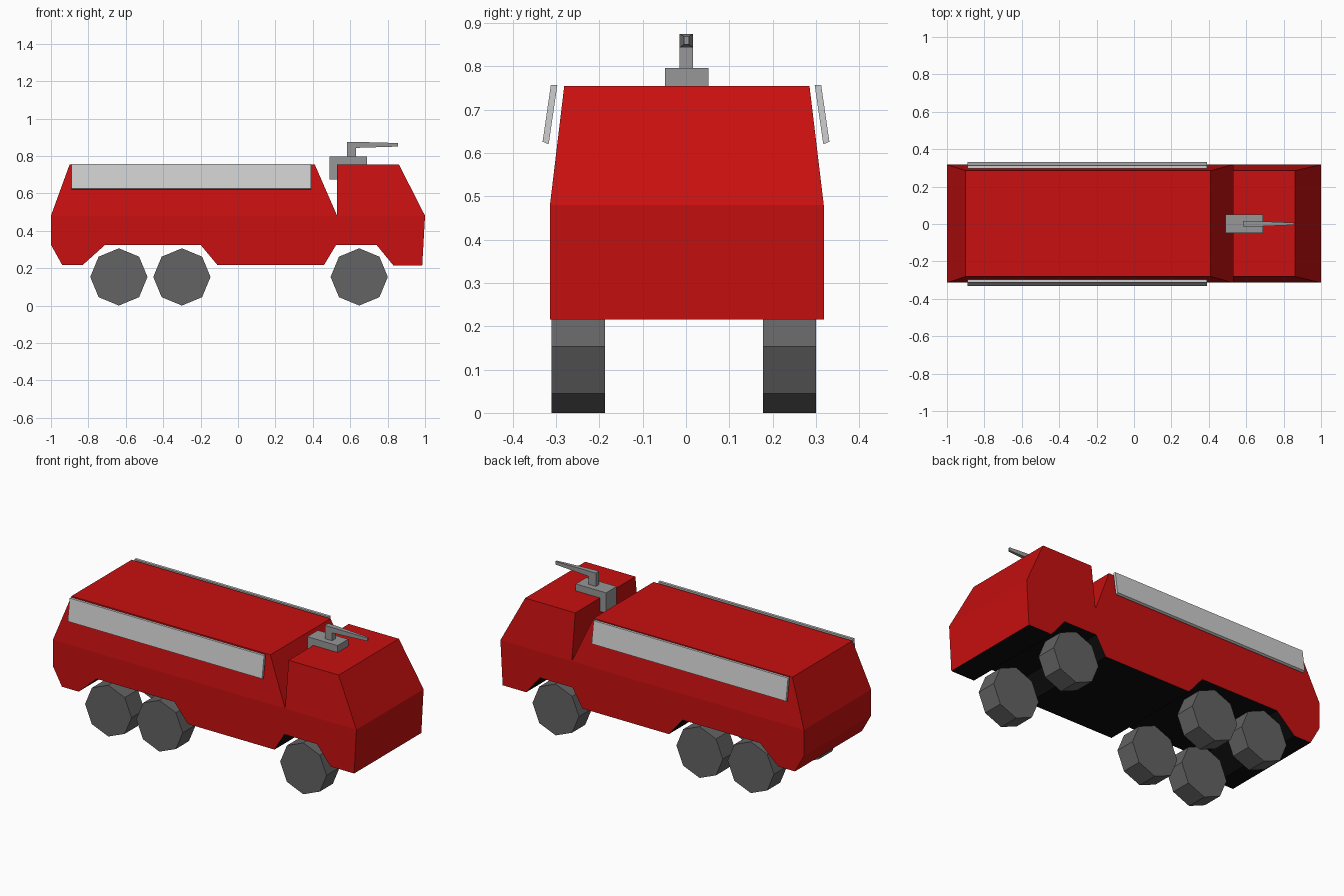
import bpy, bmesh, math
from mathutils import Matrix

old = bpy.data.objects.get("Cube")
if old:
    bpy.data.objects.remove(old)


def material(name, col):
    m = bpy.data.materials.new(name)
    m.use_nodes = True
    m.diffuse_color = (*col, 1)
    bsdf = next(n for n in m.node_tree.nodes if n.type == 'BSDF_PRINCIPLED')
    bsdf.inputs["Base Color"].default_value = (*col, 1)
    bsdf.inputs["Roughness"].default_value = 0.8
    return m


RED = material("fire red", (0.58, 0.005, 0.005))
BLACK = material("underside black", (0.004, 0.004, 0.004))
TYRE = material("tyre grey", (0.125, 0.125, 0.125))
STEEL = material("steel grey", (0.31, 0.31, 0.31))
PANEL = material("panel light grey", (0.62, 0.62, 0.62))


def finish(name, bm, *mats):
    bmesh.ops.recalc_face_normals(bm, faces=bm.faces)
    me = bpy.data.meshes.new(name)
    bm.to_mesh(me)
    bm.free()
    for m in mats:
        me.materials.append(m)
    ob = bpy.data.objects.new(name, me)
    bpy.context.collection.objects.link(ob)
    return ob


def loft(name, ring_a, ring_b, mat):
    """Closed solid between two matching rings of points."""
    bm = bmesh.new()
    a = [bm.verts.new(p) for p in ring_a]
    b = [bm.verts.new(p) for p in ring_b]
    bm.faces.new(a)
    bm.faces.new(b)
    for i in range(len(a)):
        j = (i + 1) % len(a)
        bm.faces.new((a[i], a[j], b[j], b[i]))
    return finish(name, bm, mat)


# Body: three side outlines share the waist line, the sides lean in above it
WAIST, ROOF = 0.48, 0.755
MID_Y, HALF_WAIST, HALF_ROOF = 0.002, 0.316, 0.283
lower = [(-1, WAIST), (0.53, WAIST), (1, WAIST), (0.985, 0.215), (0.83, 0.215),
         (0.74, 0.325), (0.525, 0.325), (0.46, 0.217), (-0.11, 0.217),
         (-0.2, 0.325), (-0.71, 0.325), (-0.83, 0.217), (-0.94, 0.217), (-1, 0.325)]
tank = [(-1, WAIST), (-0.9, ROOF), (0.41, ROOF), (0.53, WAIST)]
cab = [(0.53, WAIST), (0.53, ROOF), (0.86, ROOF), (1, WAIST)]

bm = bmesh.new()
pairs = {}
for outline in (lower, tank, cab):
    for p in outline:
        if p not in pairs:
            h = HALF_ROOF if p[1] == ROOF else HALF_WAIST
            pairs[p] = [bm.verts.new((p[0], MID_Y + s * h, p[1])) for s in (-1, 1)]
    for side in (0, 1):
        bm.faces.new([pairs[p][side] for p in outline])
    for p, q in zip(outline, outline[1:] + outline[:1]):
        if p[1] == q[1] == WAIST:
            continue  # open joint at the waist
        bm.faces.new((pairs[p][0], pairs[q][0], pairs[q][1], pairs[p][1]))
bmesh.ops.recalc_face_normals(bm, faces=bm.faces)
bm.normal_update()
for f in bm.faces:  # floor and wheel arches are black, rear chamfer stays red
    if f.normal.z < -0.3 and f.calc_center_median().x > -0.96:
        f.material_index = 1
finish("body", bm, RED, BLACK)

# Wheels: octagonal cylinders with a corner pointing up
R = 0.153
for axle, x in (("rear", -0.637), ("middle", -0.30), ("front", 0.648)):
    for side, y in (("near", -0.249), ("far", 0.239)):
        bm = bmesh.new()
        bmesh.ops.create_cone(bm, cap_ends=True, segments=8, radius1=R, radius2=R,
                              depth=0.123,
                              matrix=Matrix.Translation((x, y, R))
                              @ Matrix.Rotation(math.pi / 2, 4, 'X'))
        finish(f"{axle}_wheel_{side}", bm, TYRE)

# Leaning side panels along the tank
section = [(0.297, 0.757), (0.312, 0.757), (0.331, 0.626), (0.317, 0.620)]
for side, s in (("near", -1), ("far", 1)):
    loft(f"side_panel_{side}",
         [(-0.89, s * y, z) for y, z in section],
         [(0.39, s * y, z) for y, z in section], PANEL)


# Water cannon on the cab roof
def ring(x, half_y, z0, z1, y=0.001):
    return [(x, y - half_y, z0), (x, y + half_y, z0),
            (x, y + half_y, z1), (x, y - half_y, z1)]


# L-shaped bracket hooked over the back edge of the cab
bracket = [(0.49, 0.675), (0.53, 0.675), (0.53, 0.755), (0.69, 0.755),
           (0.69, 0.796), (0.49, 0.796)]
loft("cannon_bracket", [(x, -0.048, z) for x, z in bracket],
     [(x, 0.052, z) for x, z in bracket], STEEL)
loft("cannon_post", ring(0.582, 0.0155, 0.796, 0.875),
     ring(0.63, 0.0155, 0.796, 0.875), STEEL)
loft("cannon_barrel", ring(0.63, 0.0155, 0.843, 0.875),
     ring(0.855, 0.006, 0.850, 0.869), STEEL)
